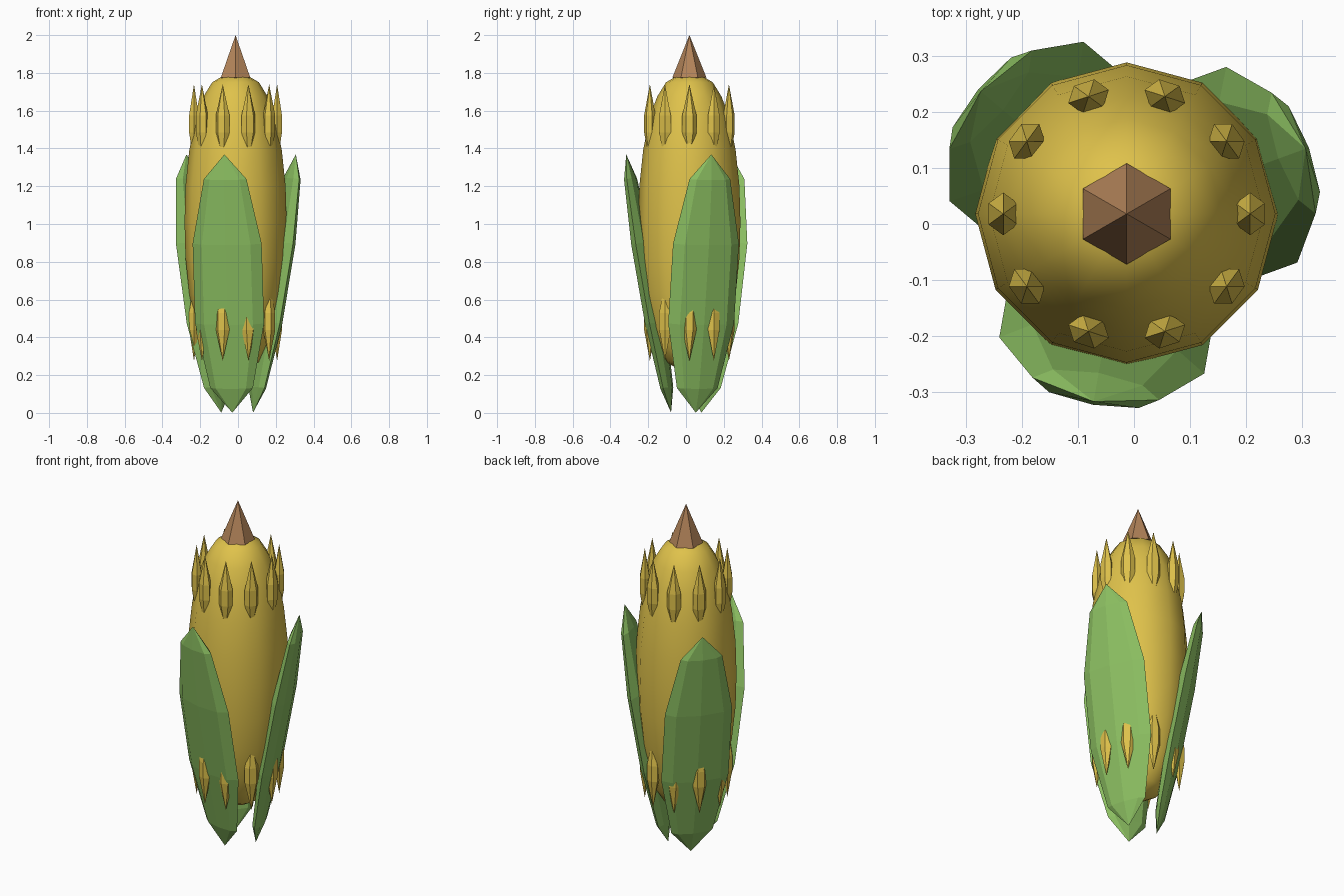
import bpy, bmesh, math
from mathutils import Matrix, Vector

cube = bpy.data.objects.get("Cube")
if cube:
    bpy.data.objects.remove(cube)

AXIS = Vector((-0.013, 0.018, 0))  # centre line of the cob


def material(name, color):
    m = bpy.data.materials.new(name)
    m.use_nodes = True
    m.diffuse_color = (*color, 1)
    bsdf = next(n for n in m.node_tree.nodes if n.type == 'BSDF_PRINCIPLED')
    bsdf.inputs["Base Color"].default_value = (*color, 1)
    bsdf.inputs["Roughness"].default_value = 0.8
    return m


gold = material("corn gold", (0.74, 0.54, 0.07))
green = material("husk green", (0.26, 0.52, 0.12))
brown = material("stem brown", (0.45, 0.23, 0.10))


def finish(name, bm, mat, matrix, smooth=False):
    bmesh.ops.recalc_face_normals(bm, faces=bm.faces)
    bm.transform(matrix)
    for f in bm.faces:
        f.smooth = smooth
    mesh = bpy.data.meshes.new(name)
    bm.to_mesh(mesh)
    bm.free()
    mesh.materials.append(mat)
    ob = bpy.data.objects.new(name, mesh)
    bpy.context.collection.objects.link(ob)
    return ob


def lathe(profile, sides, turn=0.0):
    """Revolve (radius, z) points, closing where the radius is zero."""
    bm = bmesh.new()
    rings = []
    for r, z in profile:
        count = sides if r else 1
        rings.append([bm.verts.new((r * math.cos(turn + math.tau * i / sides),
                                    r * math.sin(turn + math.tau * i / sides), z))
                      for i in range(count)])
    for a, b in zip(rings, rings[1:]):
        for i in range(sides):
            j = (i + 1) % sides
            corners = [a[i % len(a)], a[j % len(a)], b[j % len(b)], b[i % len(b)]]
            bm.faces.new(list(dict.fromkeys(corners)))
    return bm


def around(angle, radius, z):
    """Place a part on the cob, its local x pointing outward."""
    return (Matrix.Translation(AXIS + Vector((0, 0, z)))
            @ Matrix.Rotation(angle, 4, 'Z') @ Matrix.Translation((radius, 0, 0)))


# Cob: rounded column, the same at both ends
MID = 1.01
half = [(0, 0.785), (0.07, 0.772), (0.124, 0.74), (0.17, 0.665), (0.21, 0.56),
        (0.245, 0.38), (0.265, 0.19)]
profile = [(r, -h) for r, h in half] + [(0.27, 0)] + [(r, h) for r, h in reversed(half)]
finish("cob", lathe(profile, 12), gold, around(0, 0, MID), smooth=True)

# Kernels: two rows of spindles
spindle = [(0, -0.21), (1, -0.045), (1, 0.045), (0, 0.21)]
for row, z in (("lower", 0.485), ("upper", 1.53)):
    for i in range(10):
        place = around(math.tau * i / 10, 0.22, z) @ Matrix.Diagonal((0.03, 0.038, 1, 1))
        finish(f"{row}_kernel_{i + 1}", lathe(spindle, 6, math.pi / 2), gold, place)

# Husk leaves: flattened low-poly ellipsoids leaning outward
for i in range(3):
    bm = bmesh.new()
    bmesh.ops.create_uvsphere(bm, u_segments=8, v_segments=5, radius=1)
    place = (around(math.radians(20 + 120 * i), 0.219, 0.685)
             @ Matrix.Rotation(math.radians(10), 4, 'Y')
             @ Matrix.Diagonal((0.05, 0.195, 0.694, 1)))
    finish(f"husk_leaf_{i + 1}", bm, green, place)

# Pointed tip
finish("tip", lathe([(0, 1.76), (0.09, 1.775), (0, 2.0)], 6, math.pi / 2), brown,
       around(0, 0, 0))
